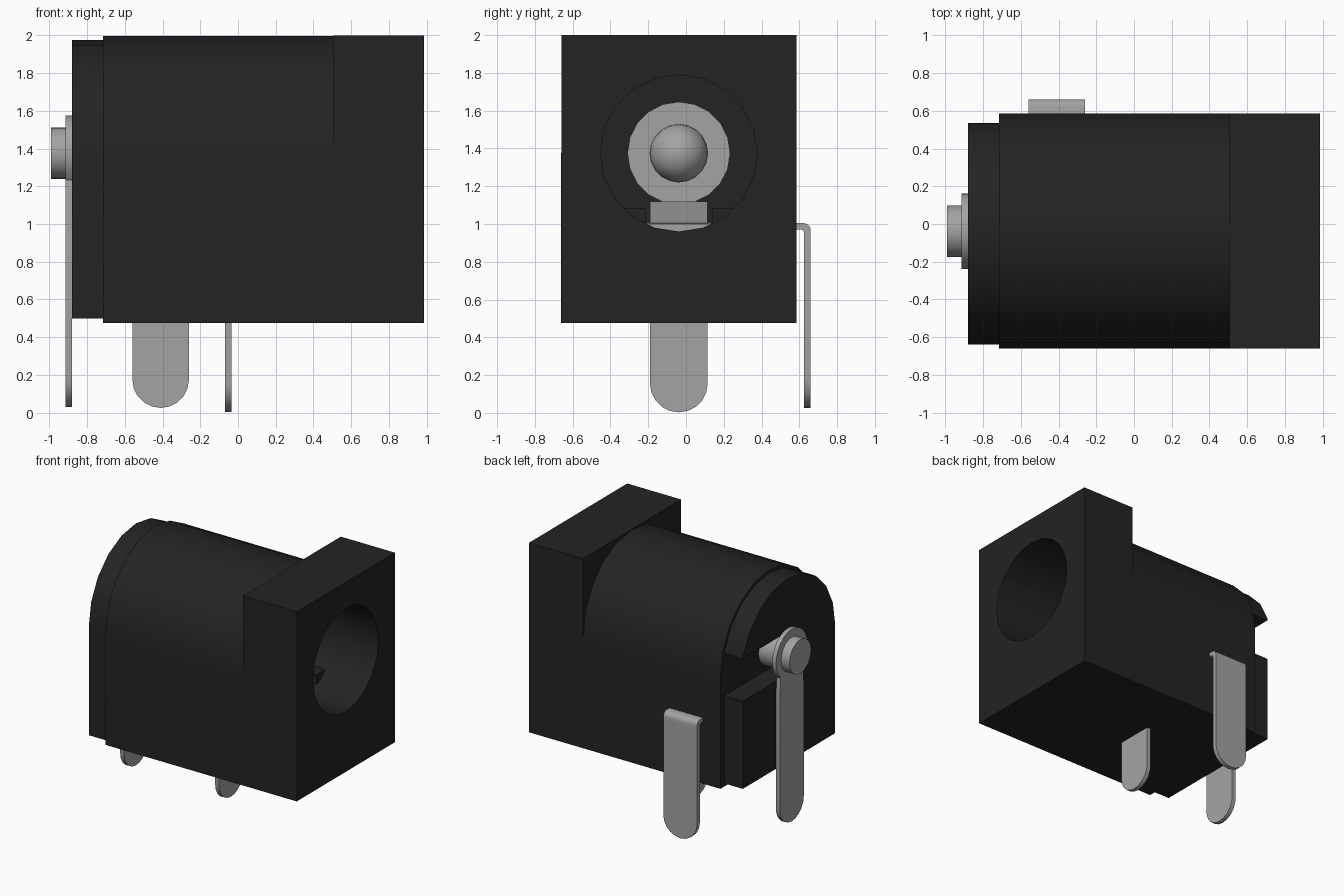
import bpy
import bmesh
from math import pi, sin, cos
from mathutils import Matrix, Vector

cube = bpy.data.objects.get("Cube")
if cube:
    bpy.data.objects.remove(cube, do_unlink=True)

CY, CZ = -0.038, 1.375   # axis of the barrel, bore and pin
SEG = 20


def material(name, value):
    m = bpy.data.materials.new(name)
    m.use_nodes = True
    color = (value, value, value, 1)
    m.diffuse_color = color
    m.node_tree.nodes["Principled BSDF"].inputs["Base Color"].default_value = color
    return m


black = material("black plastic", 0.017)
metal = material("grey metal", 0.37)


def finish(name, bm, mat):
    bmesh.ops.recalc_face_normals(bm, faces=bm.faces[:])
    mesh = bpy.data.meshes.new(name)
    bm.to_mesh(mesh)
    bm.free()
    mesh.materials.append(mat)
    obj = bpy.data.objects.new(name, mesh)
    bpy.context.collection.objects.link(obj)
    return obj


def select(obj):
    bpy.ops.object.select_all(action='DESELECT')
    obj.select_set(True)
    bpy.context.view_layer.objects.active = obj


def smooth(obj):
    select(obj)
    bpy.ops.object.shade_smooth_by_angle(angle=pi / 6)


def prism(name, pts, axis, a, b, mat):
    """Extrude a profile along x (points are y, z) or y (points are x, z)."""
    bm = bmesh.new()
    along = Vector((1, 0, 0)) if axis == 'x' else Vector((0, 1, 0))
    verts = [bm.verts.new((a, u, v) if axis == 'x' else (u, a, v)) for u, v in pts]
    face = bm.faces.new(verts)
    out = bmesh.ops.extrude_face_region(bm, geom=[face])
    moved = [g for g in out["geom"] if isinstance(g, bmesh.types.BMVert)]
    bmesh.ops.translate(bm, verts=moved, vec=along * (b - a))
    return finish(name, bm, mat)


def lathe(name, pts, mat):
    """Turn an (x, radius) profile about the barrel axis."""
    bm = bmesh.new()
    verts = [bm.verts.new((x, CY, CZ + r)) for x, r in pts]
    edges = [bm.edges.new(pair) for pair in zip(verts, verts[1:])]
    bmesh.ops.spin(bm, geom=verts + edges, cent=(0, CY, CZ), axis=(1, 0, 0),
                   angle=2 * pi, steps=SEG, use_duplicate=False)
    bmesh.ops.remove_doubles(bm, verts=bm.verts[:], dist=0.0005)
    return finish(name, bm, mat)


def arc(cu, cv, r, start, end, steps):
    angles = [start + (end - start) * i / steps for i in range(steps + 1)]
    return [(cu + r * cos(t), cv + r * sin(t)) for t in angles]


def rect(u0, u1, v0, v1):
    return [(u0, v0), (u1, v0), (u1, v1), (u0, v1)]


def cut(obj, cutter):
    mod = obj.modifiers.new("cut", 'BOOLEAN')
    mod.operation = 'DIFFERENCE'
    mod.solver = 'EXACT'
    mod.object = cutter
    select(obj)
    bpy.ops.object.modifier_apply(modifier=mod.name)


def arch(r, bottom):
    top = arc(CY, CZ, r, 0, pi, SEG // 2)
    return [(CY + r, bottom)] + top + [(CY - r, bottom)]


# Plastic housing
flange = prism("front_flange", rect(-0.66, 0.585, 0.475, 2), 'x', 0.505, 0.985, black)
barrel = prism("barrel_housing", arch(0.6225, 0.475), 'x', -0.715, 0.505, black)
cap_profile = [(min(y, 0.535), z) for y, z in arch(0.6, 0.5)]
cap = prism("rear_cap", cap_profile, 'x', -0.88, -0.715, black)

# Bore through the flange into the barrel
bore = lathe("bore_cutter", [(-0.6, 0), (-0.6, 0.415), (1.2, 0.415), (1.2, 0)], black)
cut(flange, bore)
cut(barrel, bore)

# Side slot in the rear cap, rounded at the pin
slot_profile = arc(CY, CZ, 0.17, pi / 2, 3 * pi / 2, 8) + [(0.8, CZ - 0.17), (0.8, CZ + 0.17)]
slot = prism("slot_cutter", slot_profile, 'x', -1, -0.715, black)
cut(cap, slot)
for helper in (bore, slot):
    bpy.data.objects.remove(helper, do_unlink=True)
for part in (flange, barrel, cap):
    smooth(part)

# Ledges on the bore floor, either side of the spring
for side, y0, y1 in (("right", -0.36, -0.215), ("left", 0.14, 0.285)):
    prism("bore_ledge_" + side, rect(y0, y1, 0.93, 1.085), 'x', -0.62, 0.6, black)

# Centre pin with rear rivet, shoulder and round tip
pin_profile = [(-0.99, 0), (-0.99, 0.137), (-0.62, 0.137), (-0.62, 0.272),
               (-0.55, 0.272), (-0.55, 0.155)]
pin_profile += arc(0.5, 0, 0.155, pi / 2, 0, 6)
smooth(lathe("centre_pin", pin_profile, metal))


# Flat solder terminals with rounded ends
def strip(centre, half, bottom, top):
    return ([(centre + half, top), (centre - half, top)]
            + arc(centre, bottom + half, half, pi, 2 * pi, 10))


HALF = 0.153
rear = arc(CY, CZ, 0.2, -0.25 * pi, 1.25 * pi, 18)
rear += [(CY - HALF, 1.08)] + arc(CY, 0.03 + HALF, HALF, pi, 2 * pi, 10) + [(CY + HALF, 1.08)]
smooth(prism("rear_terminal", rear, 'x', -0.915, -0.88, metal))
smooth(prism("middle_terminal", strip(CY, HALF, 0.003, 1.0), 'x', -0.07, -0.035, metal))
smooth(prism("side_terminal", strip(-0.41, 0.15, 0.025, 0.93), 'y', 0.625, 0.66, metal))

# Bent top of the side terminal
bend = [(0.5, 0.97), (0.5, 1.005)] + arc(0.62, 0.965, 0.04, pi / 2, 0, 5)
bend += [(0.66, 0.93), (0.625, 0.93), (0.625, 0.96), (0.615, 0.97)]
smooth(prism("side_terminal_bend", bend, 'x', -0.56, -0.26, metal))

# Sloping contact spring inside the bore
spring = [(-0.035, 1.0), (-0.4, 1.12), (-0.4, 1.085), (-0.035, 0.965)]
prism("contact_spring", spring, 'y', CY - HALF, CY + HALF, metal)
prism("spring_base", rect(-0.21, 0.14, 0.9, 1.005), 'x', -0.075, -0.04, metal)
